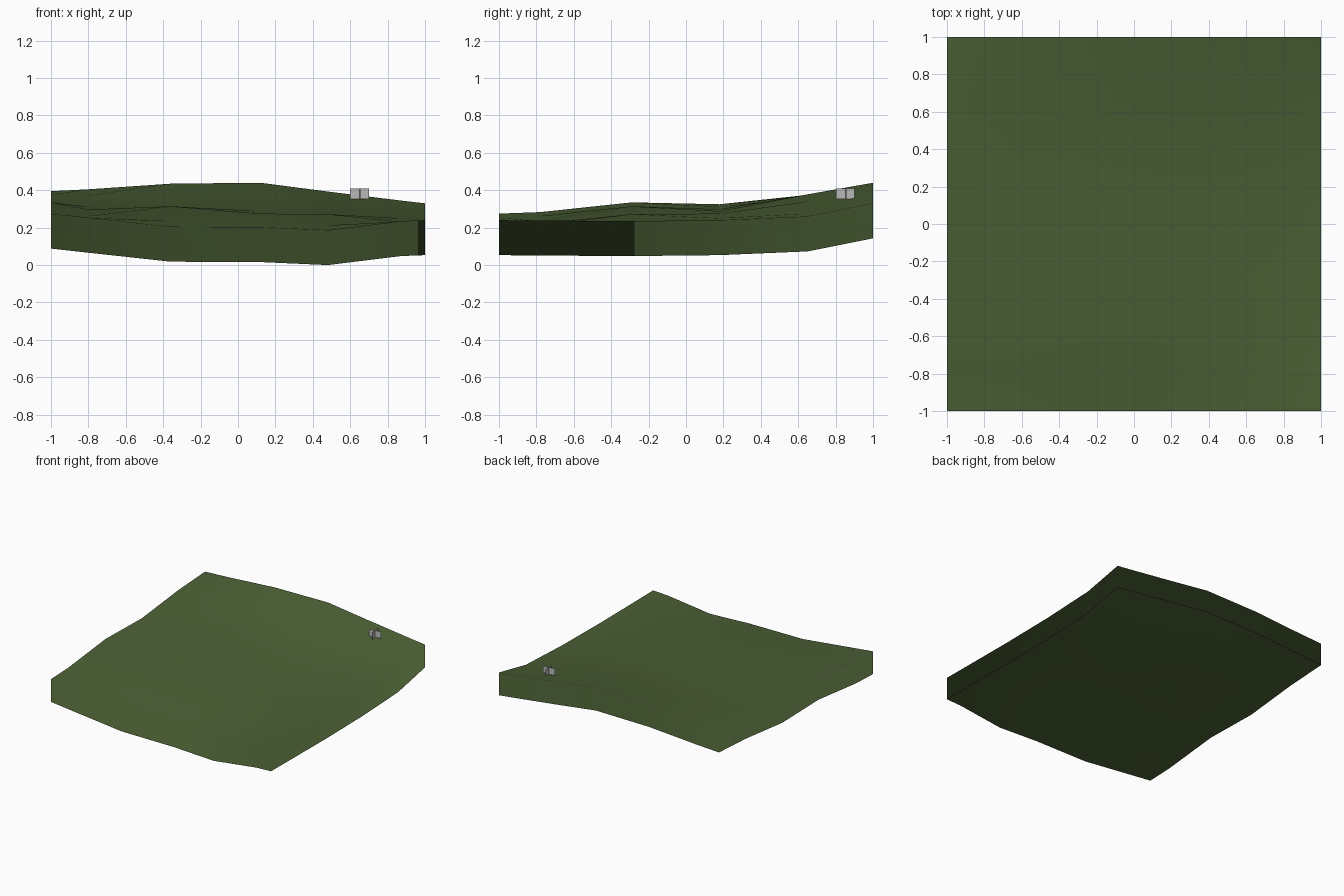
import bpy
import bmesh
from mathutils import Vector

cube = bpy.data.objects.get("Cube")
if cube:
    bpy.data.objects.remove(cube, do_unlink=True)


def material(name, colour):
    mat = bpy.data.materials.new(name)
    mat.use_nodes = True
    mat.diffuse_color = (*colour, 1)
    shader = mat.node_tree.nodes["Principled BSDF"]
    shader.inputs["Base Color"].default_value = (*colour, 1)
    shader.inputs["Roughness"].default_value = 0.9
    return mat


def add_object(name, mesh, mat):
    obj = bpy.data.objects.new(name, mesh)
    bpy.context.collection.objects.link(obj)
    mesh.materials.append(mat)
    return obj


grass = material("grass green", (0.072, 0.118, 0.036))
grey = material("light grey", (0.5, 0.5, 0.5))

# Rolling ground: height in thousandths at each column (x) and row (y)
COLUMNS = (-1, -.8, -.36, .12, .48, .87, 1)
ROWS = {
    -1: (275, 253, 205, 203, 187, 235, 240),
    -.78: (283, 262, 235, 222, 212, 233, 238),
    -.29: (335, 297, 314, 275, 272, 232, 235),
    .18: (325, 312, 298, 288, 275, 250, 240),
    .65: (375, 370, 362, 378, 340, 276, 260),
    1: (395, 405, 435, 440, 393, 345, 330),
}
SKIRT = 0.187

bm = bmesh.new()
grid = [[bm.verts.new((x, y, h / 1000)) for x, h in zip(COLUMNS, heights)]
        for y, heights in ROWS.items()]
for low, high in zip(grid, grid[1:]):
    for i in range(len(low) - 1):
        bm.faces.new((low[i], low[i + 1], high[i + 1], high[i]))
bm.normal_update()
surface_normals = {(round(v.co.x, 3), round(v.co.y, 3)): v.normal.copy() for v in bm.verts}

# Open skirt hanging from the rim
rim = [e for e in bm.edges if e.is_boundary]
skirt = bmesh.ops.extrude_edge_only(bm, edges=rim)["geom"]
bmesh.ops.translate(bm, vec=(0, 0, -SKIRT),
                    verts=[g for g in skirt if isinstance(g, bmesh.types.BMVert)])
for face in bm.faces:
    face.smooth = True
    face.normal_update()
    middle = face.calc_center_median()
    outward = Vector((middle.x, middle.y, 0))
    if face.normal.z < -0.5 or (abs(face.normal.z) < 0.1 and face.normal.dot(outward) < 0):
        face.normal_flip()
mesh = bpy.data.meshes.new("ground")
bm.to_mesh(mesh)
bm.free()
add_object("ground", mesh, grass)

# The skirt shares the shading of the ground above it
mesh.normals_split_custom_set_from_vertices(
    [surface_normals[round(v.co.x, 3), round(v.co.y, 3)] for v in mesh.vertices])

# Small plant marker made of two crossed upright cards
centre = Vector((.65, .852, .382))
along = Vector((.05, .005, 0))
up = Vector((0, 0, .028))
for name, side in (("crossed_card_wide", along),
                   ("crossed_card_deep", Vector((along.y, -along.x, 0)))):
    corners = [centre - side - up, centre + side - up, centre + side + up, centre - side + up]
    card = bpy.data.meshes.new(name)
    card.from_pydata(corners, [], [range(4)])
    add_object(name, card, grey)
